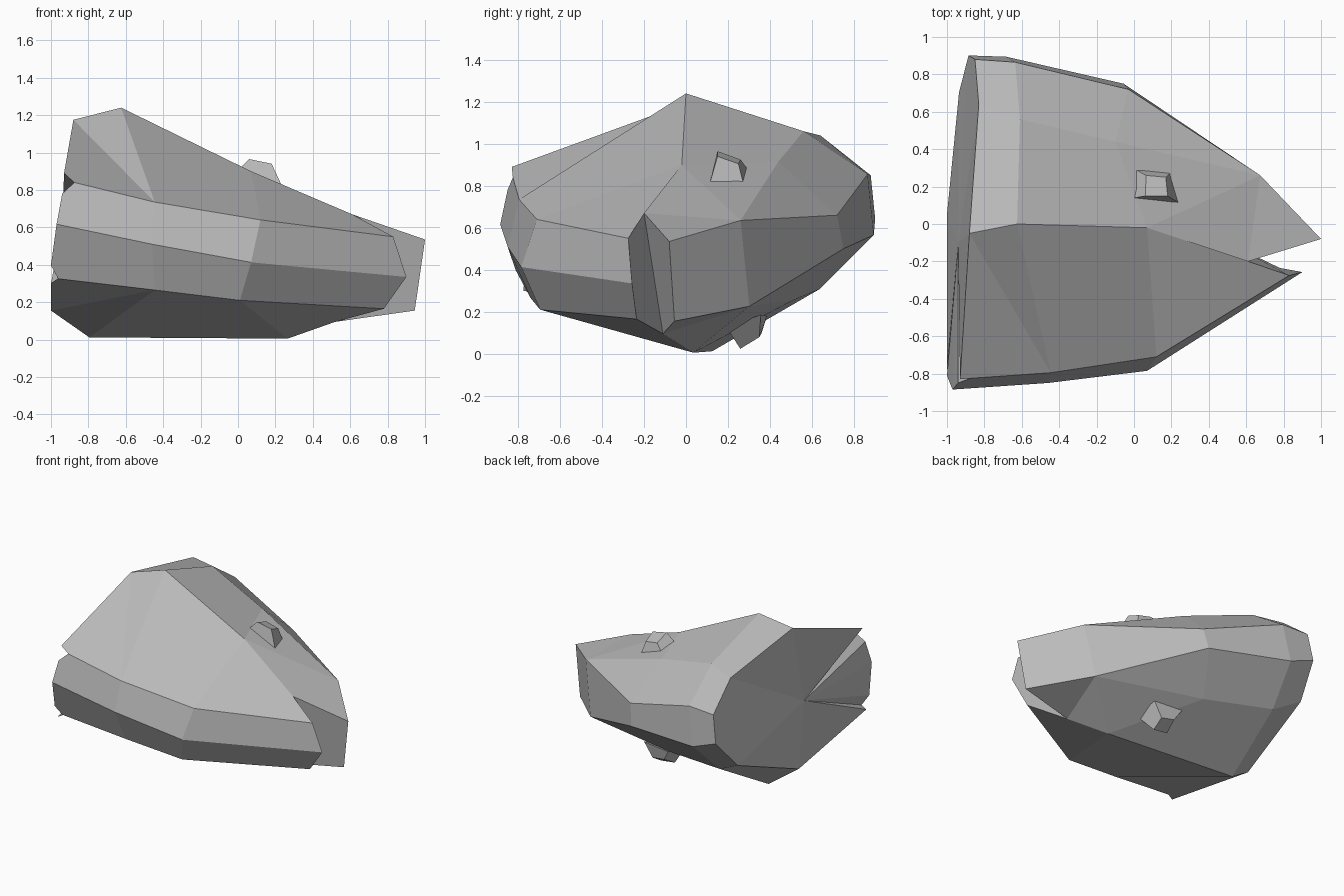
import bpy, bmesh
from mathutils import Vector

cube = bpy.data.objects.get("Cube")
if cube:
    bpy.data.objects.remove(cube, do_unlink=True)

# One plain grey for the whole model
grey = bpy.data.materials.new("plain_grey")
grey.use_nodes = True
colour = (0.5, 0.5, 0.5, 1)
grey.diffuse_color = colour
grey.node_tree.nodes["Principled BSDF"].inputs["Base Color"].default_value = colour

# The head lies on its side, so its symmetry plane is tilted
NORMAL = Vector((.165, -.1, .98)).normalized()
OFFSET = .5


def reflect(p):
    p = Vector(p)
    q = p - 2 * (p.dot(NORMAL) - OFFSET) * NORMAL
    return Vector((max(q.x, -1), q.y, max(q.z, 0)))


def finish(name, bm):
    bmesh.ops.recalc_face_normals(bm, faces=bm.faces)
    mesh = bpy.data.meshes.new(name)
    bm.to_mesh(mesh)
    bm.free()
    mesh.materials.append(grey)
    obj = bpy.data.objects.new(name, mesh)
    bpy.context.collection.objects.link(obj)


# Control points of one side of the head; the other side is reflected
side = {
    "crest_rear": (-.88, -.05, 1.175), "crest": (-.625, 0, 1.24),
    "brow": (.07, -.02, .9), "mouth_corner": (.61, -.2, .67),
    "snout": (1, -.08, .535), "nose": (.675, .26, .635),
    "cheek": (-.1, .44, .915), "bridge": (-.03, .72, .66),
    "back": (-.635, .865, .855), "back_rear": (-.85, .88, .85),
    "crown": (-.61, .56, 1.06), "crown_rear": (-.83, .64, 1.04),
    "jaw_rear": (-.93, -.83, .89), "jaw_mid": (-.445, -.795, .735),
    "jaw_fore": (.12, -.71, .64), "jaw_tip": (.83, -.275, .55),
    "notch": (-.875, -.825, .84), "hinge": (-.94, -.85, .78),
}
# Points on the centre line, shared by both sides
centre = {
    "chin_rear": (-.97, -.885, .617), "chin_mid": (-.46, -.85, .51),
    "chin_fore": (.07, -.785, .413), "chin_tip": (.9, -.257, .335),
    "neck": (-.94, -.1, .61),
}
# The far side is slightly uneven
uneven = {
    "brow": (.265, .035, .005), "crest": (-.795, .125, .012),
    "crest_rear": (-1, .05, .155), "mouth_corner": (.52, -.11, .095),
    "snout": (.945, -.055, .155), "bridge": (-.055, .75, .5),
    "jaw_rear": (-1, -.775, .3), "jaw_mid": (-.445, -.74, .265),
    "jaw_fore": (.01, -.695, .21), "jaw_tip": (.78, -.235, .165),
}

side_faces = [
    # skull
    "crest_rear crest crown crown_rear", "crown_rear crown back back_rear",
    "crest brow cheek crown", "crown cheek bridge back", "brow nose cheek",
    "cheek nose bridge", "brow mouth_corner nose", "mouth_corner snout nose",
    # cheek running down to the jaw
    "crest_rear jaw_rear notch jaw_mid", "crest_rear jaw_mid crest",
    "crest jaw_mid jaw_fore brow", "brow jaw_fore jaw_tip mouth_corner",
    # jaw band
    "jaw_mid notch hinge chin_rear chin_mid",
    "jaw_mid chin_mid chin_fore jaw_fore", "jaw_fore chin_fore chin_tip jaw_tip",
    # neck end, with a slit behind the jaw
    "crest_rear crown_rear neck", "crown_rear back_rear neck",
    "jaw_rear crest_rear neck", "notch jaw_rear neck",
    "hinge notch neck", "chin_rear hinge neck",
]
# Strips that join the two sides: a pair of points is joined to its reflection
joining_strips = ["snout nose", "nose bridge", "bridge back",
                  "back back_rear", "mouth_corner snout"]

bm = bmesh.new()
near = {k: bm.verts.new(p) for k, p in side.items()}
far = {k: bm.verts.new(uneven.get(k, reflect(p))) for k, p in side.items()}
mid = {k: bm.verts.new(p) for k, p in centre.items()}
near.update(mid)
far.update(mid)
for names in side_faces:
    for verts in (near, far):
        bm.faces.new([verts[n] for n in names.split()])
for names in joining_strips:
    a, b = names.split()
    bm.faces.new([near[a], near[b], far[b], far[a]])
bm.faces.new([near["back_rear"], far["back_rear"], mid["neck"]])
# inside of the lower jaw
bm.faces.new([near["mouth_corner"], near["jaw_tip"], mid["chin_tip"],
              far["jaw_tip"], far["mouth_corner"]])
finish("head", bm)

# Eyes: tapered blocks sunk into both sides of the head
eye_base = [(-.025, .135, .88), (-.01, .3, .87), (.2, .28, .785), (.245, .11, .8)]
eye_top = [(.06, .15, .965), (.065, .26, .925), (.17, .25, .905), (.18, .15, .94)]


def lower_place(p):
    return reflect(p) - NORMAL * .06 + Vector((.01, .015, 0))


for name, place in (("upper_eye", Vector), ("lower_eye", lower_place)):
    bm = bmesh.new()
    base = [bm.verts.new(place(p)) for p in eye_base]
    top = [bm.verts.new(place(p)) for p in eye_top]
    bm.faces.new(base)
    bm.faces.new(top)
    for i in range(4):
        j = (i + 1) % 4
        bm.faces.new([base[i], base[j], top[j], top[i]])
    finish(name, bm)
